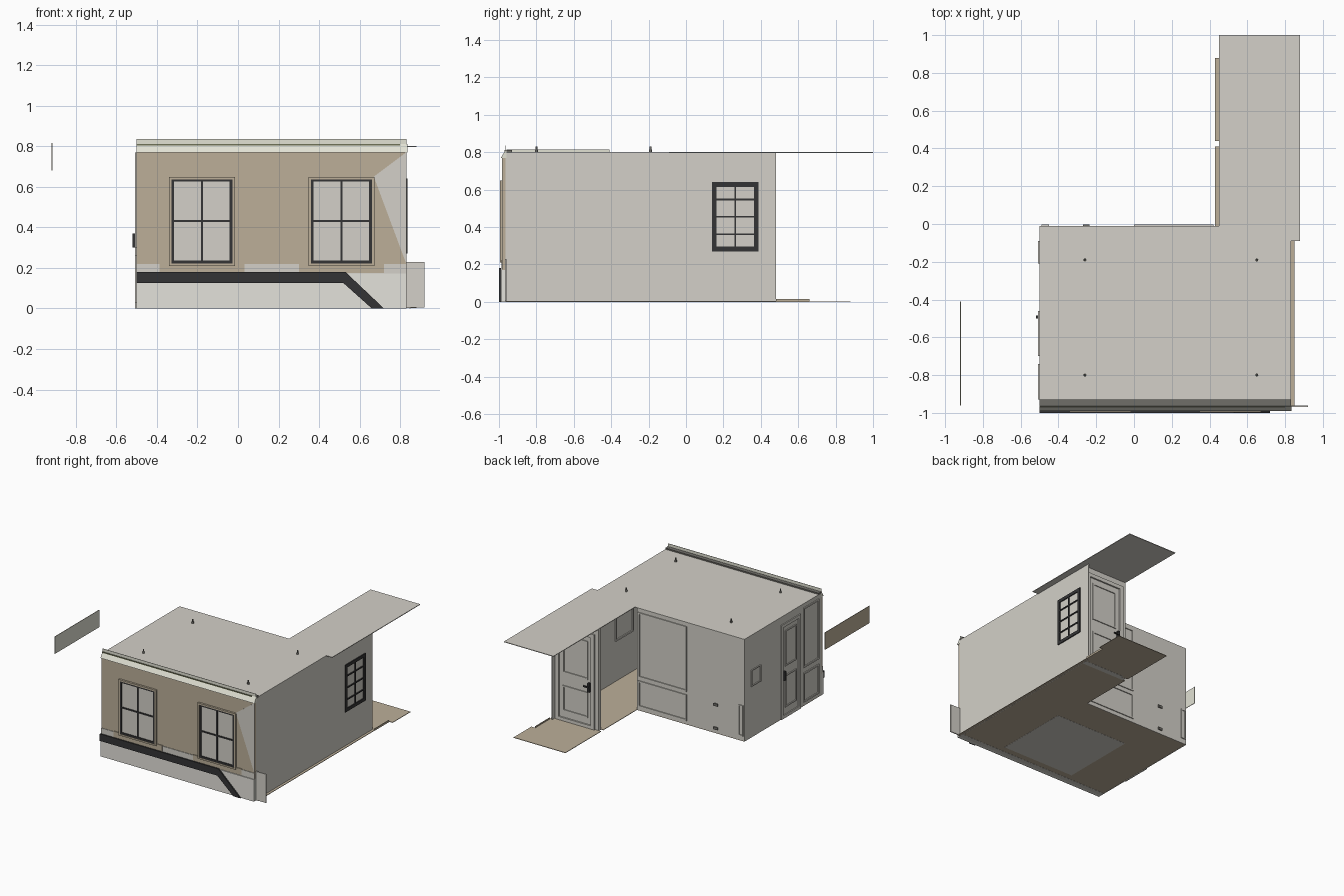
import bpy, bmesh, math
from mathutils import Matrix, Vector

if "Cube" in bpy.data.objects:
    bpy.data.objects.remove(bpy.data.objects["Cube"])


def material(name, rgb):
    """Flat colour from sRGB 0-255."""
    m = bpy.data.materials.new(name)
    lin = [((c / 255 + 0.055) / 1.055) ** 2.4 for c in rgb]
    m.diffuse_color = (*lin, 1)
    m.use_nodes = True
    m.node_tree.nodes["Principled BSDF"].inputs["Base Color"].default_value = m.diffuse_color
    return m


WALL = material("warm_white_wall", (211, 208, 200))
TRIM = material("white_trim", (228, 226, 219))
CREAM = material("cream_cornice", (226, 226, 212))
TAN = material("tan", (188, 175, 153))
DARK = material("charcoal", (52, 52, 53))
GREY = material("grey_cap", (112, 110, 105))
OLIVE = material("olive_line", (112, 115, 88))


def finish(name, bm, mat):
    bmesh.ops.recalc_face_normals(bm, faces=bm.faces)
    me = bpy.data.meshes.new(name)
    bm.to_mesh(me)
    bm.free()
    me.materials.append(mat)
    ob = bpy.data.objects.new(name, me)
    bpy.context.collection.objects.link(ob)
    return ob


def boxes(name, mat, *extents):
    """One object from boxes given as (x0, x1, y0, y1, z0, z1)."""
    bm = bmesh.new()
    for x0, x1, y0, y1, z0, z1 in extents:
        size = Matrix.Diagonal((x1 - x0, y1 - y0, z1 - z0, 1))
        mid = Matrix.Translation(((x0 + x1) / 2, (y0 + y1) / 2, (z0 + z1) / 2))
        bmesh.ops.create_cube(bm, size=1, matrix=mid @ size)
    return finish(name, bm, mat)


def prism(name, mat, pts, offset):
    """Extrude a closed 3D outline by an offset."""
    bm = bmesh.new()
    face = bm.faces.new([bm.verts.new(p) for p in pts])
    ext = bmesh.ops.extrude_face_region(bm, geom=[face])
    verts = [v for v in ext["geom"] if isinstance(v, bmesh.types.BMVert)]
    bmesh.ops.translate(bm, verts=verts, vec=Vector(offset))
    return finish(name, bm, mat)


def frame(name, mat, axis, d0, d1, u0, u1, z0, z1, t, cols=1, rows=1, bar=0.01):
    """Rectangular frame with glazing bars on a wall facing the given axis."""
    rects = [(u0, u1, z0, z0 + t), (u0, u1, z1 - t, z1),
             (u0, u0 + t, z0 + t, z1 - t), (u1 - t, u1, z0 + t, z1 - t)]
    for i in range(1, cols):
        c = u0 + (u1 - u0) * i / cols
        rects.append((c - bar / 2, c + bar / 2, z0 + t, z1 - t))
    for i in range(1, rows):
        c = z0 + (z1 - z0) * i / rows
        rects.append((u0 + t, u1 - t, c - bar / 2, c + bar / 2))
    ext = [(a, b, d0, d1, c, d) if axis == "y" else (d0, d1, a, b, c, d)
           for a, b, c, d in rects]
    return boxes(name, mat, *ext)


# Ceiling, L-shaped with the long hallway overhang
prism("ceiling", WALL, [(x, y, 0.797) for x, y in
      [(-.5, -.93), (.83, -.93), (.83, -.09), (.88, -.09), (.88, 1), (.45, 1),
       (.45, -.01), (-.5, -.01)]], (0, 0, .005))

# Floor with the hallway notches, and an inlaid carpet
prism("floor", TAN, [(x, y, 0.001) for x, y in
      [(-.5, -.965), (.85, -.965), (.85, .66), (.88, .66), (.88, .88), (.43, .88),
       (.43, .44), (.45, .44), (.45, .41), (.43, .41), (.43, -.01), (-.5, -.01)]],
      (0, 0, .004))
boxes("carpet", WALL, (-.15, .48, -.88, -.28, 0, .008))
boxes("hall_skirting", TAN, (.845, .85, .48, .66, 0, .015))

# Plain walls
boxes("right_wall", WALL, (.825, .83, -.93, .48, 0, .797))
boxes("left_wall", WALL, (-.5, -.495, -.93, -.01, 0, .797))
boxes("back_wall", WALL, (-.495, .43, -.015, -.01, 0, .797))
boxes("hall_door_wall", WALL, (.45, .825, .41, .44, 0, .797))
boxes("front_wall", WALL, (-.5, .832, -.965, -.93, 0, .797))

# Front facing in layers
boxes("front_facing", TAN, (-.5, .83, -.98, -.965, .17, .77))
prism("pale_corner", WALL, [(.67, -.98, .65), (.83, -.98, .77), (.83, -.98, .22)],
      (0, -.003, 0))
boxes("dado_strip", WALL, (-.5, .83, -.984, -.965, .17, .22))
boxes("plinth", TRIM, (-.5, .83, -.99, -.965, 0, .172))
prism("sloping_band", DARK, [(x, -.99, z) for x, z in
      [(-.5, .125), (.52, .125), (.66, 0), (.72, 0), (.53, .18), (-.5, .18)]],
      (0, -.01, 0))
boxes("corner_plate", WALL, (.832, .92, -.968, -.96, .005, .23))

# Cornice: slope, upright lip, dark cap behind it and a thin line
prism("cornice_slope", CREAM, [(-.5, -.99, .77), (-.5, -.965, .812),
      (-.5, -.96, .812), (-.5, -.96, .77)], (1.335, 0, 0))
boxes("cornice_lip", CREAM, (-.5, .83, -.965, -.962, .81, .835))
boxes("cornice_cap", GREY, (-.5, .83, -.962, -.93, .797, .812))
boxes("cornice_line", OLIVE, (-.5, .8, -.97, -.965, .804, .812))

# Two front sash windows
for i, x in enumerate((-.178, .51)):
    n = f"_{i + 1}"
    boxes("window_apron" + n, TAN, (x - .21, x + .21, -.986, -.965, .175, .225))
    boxes("window_pane" + n, WALL, (x - .15, x + .15, -.986, -.965, .225, .64))
    frame("window_moulding" + n, TAN, "y", -.995, -.97,
          x - .163, x + .163, .21, .648, .012)
    frame("window_sash" + n, DARK, "y", -.992, -.97,
          x - .152, x + .152, .222, .64, .015, 2, 2, .011)

# Hall window, seen from both sides of the right wall
frame("hall_window", DARK, "x", .818, .837, .138, .388, .27, .64, .025, 2, 4, .009)

# Panelled back wall
frame("upper_panel", WALL, "y", -.01, -.003, .0, .42, .26, .77, .012)
frame("lower_panel", WALL, "y", -.01, -.003, .0, .42, .03, .235, .012)
frame("narrow_panel", WALL, "y", -.01, -.003, -.49, -.45, .04, .28, .008)
boxes("wall_sockets", GREY, (-.27, -.235, -.01, -.002, .215, .235),
      (-.27, -.235, -.01, -.002, .03, .05))

# Left wall: door, wall panels and a small frame
frame("side_door_casing", WALL, "x", -.508, -.5, -.70, -.46, 0, .74, .025)
frame("side_door_panel_top", WALL, "x", -.506, -.5, -.65, -.51, .40, .68, .01)
frame("side_door_panel_low", WALL, "x", -.506, -.5, -.65, -.51, .08, .33, .01)
frame("side_panel_top", WALL, "x", -.507, -.5, -.93, -.74, .30, .77, .012)
frame("side_panel_low", WALL, "x", -.507, -.5, -.93, -.74, .03, .26, .012)
frame("small_frame", WALL, "x", -.507, -.5, -.21, -.09, .40, .53, .008)
boxes("side_door_handle", DARK, (-.52, -.5, -.50, -.485, .30, .37))

# Hall door with panels and lever
frame("hall_door_casing", WALL, "y", .44, .452, .48, .82, 0, .75, .03)
frame("hall_door_panel_top", WALL, "y", .44, .447, .54, .76, .38, .68, .012)
frame("hall_door_panel_low", WALL, "y", .44, .447, .54, .76, .08, .28, .012)
boxes("hall_door_lever", DARK, (.52, .535, .44, .46, .29, .36),
      (.52, .57, .455, .465, .325, .335))

# Picture frame inside on the right wall
frame("inner_picture", WALL, "x", .817, .825, -.52, -.30, .32, .62, .012)

# Ceiling light fittings poking through
bm = bmesh.new()
for x in (-.26, .65):
    for y in (-.8, -.19):
        for z, r, h in ((.808, .008, .014), (.823, .005, .018)):
            bmesh.ops.create_cone(bm, cap_ends=True, segments=12, radius1=r, radius2=r,
                                  depth=h, matrix=Matrix.Translation((x, y, z)))
finish("ceiling_fittings", bm, GREY)

# Detached side plate, pale inside and tan outside
boxes("side_plate_inner", CREAM, (-.918, -.916, -.96, -.41, .68, .815))
boxes("side_plate_outer", TAN, (-.92, -.918, -.96, -.41, .68, .815))
